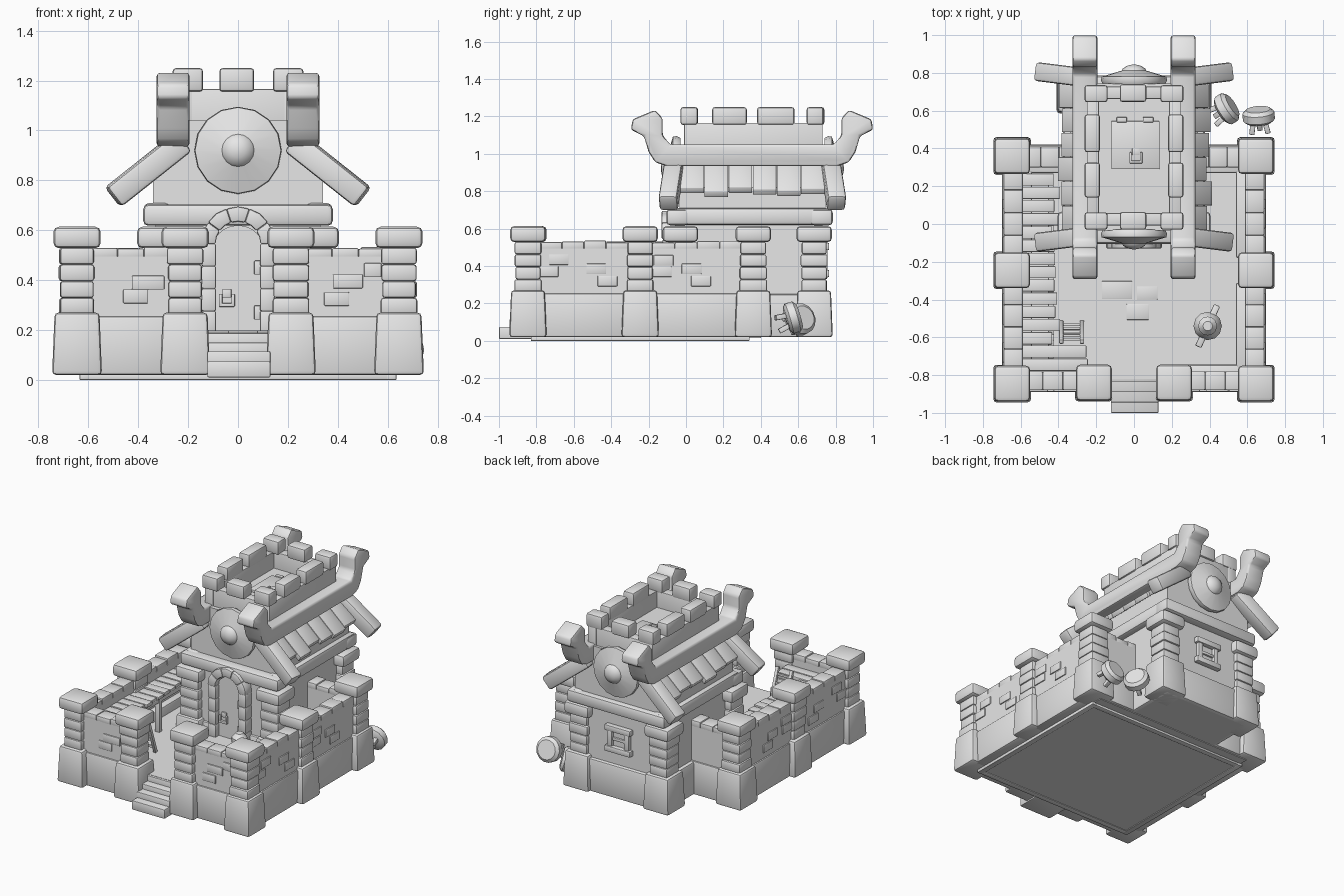
import bpy, bmesh, math, random
from mathutils import Matrix, Vector

random.seed(4)
stone = bpy.data.materials.new("grey_stone")
stone.diffuse_color = (0.8, 0.8, 0.8, 1)


def finish(name, bm, bevel=0.0, segs=2):
    bmesh.ops.recalc_face_normals(bm, faces=bm.faces)
    if bevel:
        edges = [e for e in bm.edges if e.calc_face_angle(0) > 0.5]
        bmesh.ops.bevel(bm, geom=edges, offset=bevel, segments=segs, profile=0.5,
                        affect='EDGES', clamp_overlap=True)
    me = bpy.data.meshes.new(name)
    bm.to_mesh(me)
    bm.free()
    me.materials.append(stone)
    me.shade_smooth()
    me.set_sharp_from_angle(angle=math.radians(38))
    ob = bpy.data.objects.new(name, me)
    bpy.context.collection.objects.link(ob)
    return ob


def box(name, x, y, z, bevel=0.008, taper=1.0, matrix=None):
    """Box from (lo, hi) ranges; taper scales the top face."""
    bm = bmesh.new()
    bmesh.ops.create_cube(bm, size=1)
    for v in bm.verts:
        k = taper if v.co.z > 0 else 1
        v.co = Vector(((x[0] + x[1]) / 2 + v.co.x * (x[1] - x[0]) * k,
                       (y[0] + y[1]) / 2 + v.co.y * (y[1] - y[0]) * k,
                       (z[0] + z[1]) / 2 + v.co.z * (z[1] - z[0])))
    if matrix:
        bm.transform(matrix)
    return finish(name, bm, bevel)


def beam(name, a, b, w, h, bevel=0.012):
    """Square timber between two points."""
    a, b = Vector(a), Vector(b)
    d = (b - a).normalized()
    side = Vector((0, 0, 1)).cross(d)
    side = side.normalized() if side.length > 0.01 else Vector((0, 1, 0))
    rot = Matrix((d, side, d.cross(side))).transposed().to_4x4()
    half = (b - a).length / 2
    return box(name, (-half, half), (-w / 2, w / 2), (-h / 2, h / 2), bevel,
               matrix=Matrix.Translation((a + b) / 2) @ rot)


def prism(name, pts, axis, lo, hi, bevel=0.008):
    """Profile (u, z) extruded along x or y."""
    bm = bmesh.new()
    mk = (lambda p, t: (t, p[0], p[1])) if axis == 'x' else (lambda p, t: (p[0], t, p[1]))
    r0 = [bm.verts.new(mk(p, lo)) for p in pts]
    r1 = [bm.verts.new(mk(p, hi)) for p in pts]
    bm.faces.new(r0)
    bm.faces.new(r1[::-1])
    for i in range(len(pts)):
        j = (i + 1) % len(pts)
        bm.faces.new((r0[i], r0[j], r1[j], r1[i]))
    return finish(name, bm, bevel)


def lathe(name, profile, n, matrix):
    """Profile of (radius, height) turned around the local z axis."""
    bm = bmesh.new()
    rings = [[bm.verts.new((r * math.cos(2 * math.pi * i / n), r * math.sin(2 * math.pi * i / n), h))
              for i in range(n)] for r, h in profile]
    for a, b in zip(rings, rings[1:]):
        for i in range(n):
            bm.faces.new((a[i], a[(i + 1) % n], b[(i + 1) % n], b[i]))
    bm.faces.new(rings[0])
    bm.faces.new(rings[-1])
    bm.transform(matrix)
    return finish(name, bm)


def facing(loc, direction):
    return Matrix.Translation(loc) @ Vector(direction).to_track_quat('Z', 'Y').to_matrix().to_4x4()


def around(c, h):
    return (c - h, c + h)


# Stone posts: tapered base, four courses, cap
def post(name, x, y):
    box(name + "_base", around(x, 0.1), around(y, 0.1), (0.02, 0.27), 0.016, 0.9)
    for i in range(4):
        h = 0.07 + random.uniform(-0.004, 0.004)
        box(name + "_course", around(x, h), around(y, h), (0.262 + i * 0.067, 0.329 + i * 0.067), 0.011)
    box(name + "_cap", around(x, 0.095), around(y, 0.095), (0.528, 0.614), 0.022)


for s in (-1, 1):
    for y in (-0.845, -0.245, 0.36):
        post("yard_post", s * 0.645, y)
    post("gate_post", s * 0.212, -0.84)
    for y in (-0.03, 0.685):
        post("house_post", s * 0.31, y)


# Yard walls: thick foot, thin upper wall, coping stones
def wall(name, x, y, foot_x, foot_y):
    box(name + "_foot", foot_x, foot_y, (0.02, 0.255), 0.012)
    box(name, x, y, (0.24, 0.495), 0)
    along_y = (y[1] - y[0]) > (x[1] - x[0])
    lo, hi = y if along_y else x
    n = max(2, round((hi - lo) / 0.11))
    for i in range(n):
        r = (lo + (hi - lo) * i / n, lo + (hi - lo) * (i + 1) / n)
        top = 0.53 + random.uniform(-0.006, 0.008)
        box(name + "_coping", x if along_y else r, r if along_y else y, (0.485, top), 0.007)


for s in (-1, 1):
    mx = lambda a, b: tuple(sorted((s * a, s * b)))
    for y in ((-0.78, -0.31), (-0.18, 0.3)):
        wall("side_wall", mx(0.587, 0.69), y, mx(0.54, 0.7), y)
    wall("front_wall", mx(0.27, 0.59), (-0.88, -0.78), mx(0.27, 0.59), (-0.89, -0.745))
    wall("back_wall", mx(0.3, 0.59), (0.3, 0.41), mx(0.3, 0.59), (0.27, 0.42))
    # Raised bricks
    for y, z in ((-0.68, 0.435), (-0.735, 0.37), (-0.48, 0.385), (-0.42, 0.32),
                 (-0.12, 0.43), (-0.13, 0.37), (0.03, 0.385), (0.08, 0.32)):
        box("side_brick", mx(0.68, 0.697), around(y, 0.053), around(z, 0.028), 0.004)
for x, z, w in ((-0.36, 0.39, 0.065), (-0.41, 0.335, 0.05), (0.44, 0.395, 0.06),
                (0.395, 0.325, 0.05), (0.54, 0.44, 0.035)):
    box("front_brick", around(x, w), (-0.888, -0.87), around(z, 0.028), 0.004)

# Yard floor, underside plate with rim, paving
box("yard_floor", (-0.62, 0.62), (-0.82, 0.4), (0.015, 0.19), 0)
box("under_plate", (-0.6, 0.6), (-0.8, 0.31), (0.005, 0.02), 0)
for s in (-1, 1):
    box("under_rim", around(s * 0.615, 0.02), (-0.83, 0.34), (0, 0.025), 0.004)
    box("under_rim", (-0.6, 0.6), around(-0.245 + s * 0.565, 0.02), (0, 0.025), 0.004)
for x, y, w, d in ((-0.09, -0.35, 0.08, 0.048), (0.07, -0.365, 0.055, 0.035), (0.02, -0.465, 0.06, 0.042)):
    box("paving_stone", around(x, w), around(y, d), (0.18, 0.198), 0.004)

# Entrance steps
for i, z in enumerate((0.075, 0.115, 0.15, 0.188)):
    box("entrance_step", (-0.123, 0.13), (-1.0 + i * 0.055, -0.74), (0.01 + 0.035 * i, z), 0.006)

# Wooden wall walk with ladder
for i in range(15):
    y = -0.745 + i * 0.07
    box("walk_plank", (-0.6, -0.41 + random.uniform(-0.025, 0.02) + (0.15 if i < 2 else 0)),
        around(y, 0.032), (0.425, 0.445 + random.uniform(0, 0.006)), 0.004)
for y in (-0.6, -0.25, 0.1):
    beam("walk_support", (-0.44, y, 0.18), (-0.44, y, 0.43), 0.035, 0.035, 0.005)
beam("walk_joist", (-0.44, -0.77, 0.41), (-0.44, 0.26, 0.41), 0.03, 0.03, 0.005)
for x in (-0.385, -0.275):
    beam("ladder_rail", (x, -0.52, 0.19), (x, -0.625, 0.5), 0.022, 0.022, 0.004)
for i in range(5):
    t = (i + 0.7) / 5.5
    beam("ladder_rung", (-0.39, -0.52 - 0.105 * t, 0.19 + 0.31 * t),
         (-0.27, -0.52 - 0.105 * t, 0.19 + 0.31 * t), 0.015, 0.015, 0.003)

# Practice dummy in the yard
at = Matrix.Translation((0.39, -0.54, 0.19))
lathe("dummy_post", ((0.02, 0), (0.02, 0.12)), 8, at)
lathe("dummy_body", ((0.05, 0.08), (0.072, 0.12), (0.075, 0.19), (0.05, 0.23)), 12, at)
lathe("dummy_head", ((0.025, 0.22), (0.05, 0.25), (0.05, 0.29), (0.025, 0.32)), 12, at)
beam("dummy_arms", (0.34, -0.65, 0.37), (0.44, -0.43, 0.37), 0.035, 0.035, 0.006)

# Tipped stools outside
for loc, d in (((0.49, 0.61, 0.115), (0.8, 0.5, 0.25)), ((0.66, 0.57, 0.125), (-0.08, 1, 0.3))):
    m = facing(loc, d)
    lathe("stool_seat", ((0.065, -0.035), (0.085, -0.02), (0.085, 0.02), (0.065, 0.038)), 14, m)
    for k in range(3):
        a = 2 * math.pi * k / 3 + 0.5
        p, q = Vector((0.035 * math.cos(a), 0.035 * math.sin(a), -0.02)), \
            Vector((0.05 * math.cos(a), 0.05 * math.sin(a), -0.09))
        beam("stool_leg", m @ p, m @ q, 0.028, 0.028, 0.004)

# House body
box("house_wall", (-0.33, 0.33), (-0.06, 0.73), (0.02, 0.65), 0)
box("house_foot", (-0.355, 0.355), (-0.075, 0.755), (0.02, 0.25), 0.012)
for y in (-0.045, 0.725):
    box("end_beam", (-0.38, 0.38), around(y, 0.06), (0.618, 0.704), 0.02)
for s in (-1, 1):
    box("eave_beam", around(s * 0.325, 0.05), (-0.06, 0.77), (0.62, 0.71), 0.02)
half = ((0.34, 0.69), (0.34, 0.82), (0.21, 0.95), (0.21, 1.04))
prism("gable_body", half + tuple((-x, z) for x, z in half[::-1]), 'y', -0.035, 0.745, 0)

# Arched door with stone surround and ring handle
arc = [math.pi * i / 10 for i in range(11)]
prism("door", [(0.095, 0.19)] + [(0.095 * math.cos(a), 0.54 + 0.08 * math.sin(a)) for a in arc]
      + [(-0.095, 0.19)], 'y', -0.085, -0.04, 0)
for s in (-1, 1):
    for i in range(4):
        box("door_jamb", around(s * 0.117, 0.029), (-0.125, -0.04), (0.185 + 0.09 * i, 0.277 + 0.09 * i), 0.008)
for i in range(5):
    a, b = math.pi * i / 5, math.pi * (i + 1) / 5
    ring = [(r * math.cos(t), 0.545 + r * math.sin(t)) for r, t in
            ((0.09, a), (0.148, a), (0.15, (a + b) / 2), (0.148, b), (0.09, b), (0.09, (a + b) / 2))]
    prism("door_arch", ring, 'y', -0.13, -0.04, 0.007)
box("handle_plate", around(-0.045, 0.018), (-0.095, -0.08), (0.33, 0.365), 0.003)
for x in (-0.07, -0.02):
    box("handle_side", around(x, 0.007), (-0.108, -0.09), (0.295, 0.345), 0.003)
box("handle_bar", (-0.077, -0.013), (-0.108, -0.09), (0.293, 0.308), 0.003)
for z in (0.27, 0.45):
    box("door_hinge", (0.065, 0.095), (-0.1, -0.08), around(z, 0.028), 0.003)

# Back window
box("window_pane", around(0, 0.06), (0.725, 0.735), (0.36, 0.5), 0)
for z in (0.36, 0.505):
    box("window_rail", around(0, 0.1), (0.725, 0.765), around(z, 0.02), 0.006)
for x in (-0.065, 0.065):
    box("window_side", around(x, 0.018), (0.725, 0.757), (0.36, 0.5), 0.005)
box("window_bar", around(0, 0.06), (0.725, 0.748), around(0.43, 0.01), 0.003)

# Roof boards, rafters and horned ridge beams
horn = [(-0.105, 0.935), (-0.165, 0.955), (-0.2, 1.01), (-0.225, 1.095), (-0.295, 1.13),
        (-0.285, 1.185), (-0.165, 1.235), (-0.125, 1.19), (-0.125, 1.1), (-0.085, 1.05)]
for s in (-1, 1):
    for i in range(6):
        k = random.uniform(-0.02, 0.015)
        prism("roof_board", [(s * x, z) for x, z in ((0.2, 0.99), (0.4 + k, 0.81 - k * 0.8),
              (0.385 + k, 0.78 - k * 0.8), (0.2, 0.94))], 'y', -0.03 + i * 0.129, 0.096 + i * 0.129, 0.003)
    for y0, y1 in ((-0.06, -0.095), (0.77, 0.805)):
        beam("end_rafter", (s * 0.22, y0, 0.955), (s * 0.5, y1, 0.733), 0.1, 0.098, 0.016)
    profile = horn + [(0.706 - y, z) for y, z in horn[::-1]]
    prism("ridge_beam", profile, 'x', s * 0.26 - 0.066, s * 0.26 + 0.066, 0.014)

# Round shields on both gables
for y, d in ((-0.03, -1), (0.74, 1)):
    m = facing((0, y, 0.92), (0, d, 0))
    lathe("gable_shield", ((0.165, 0), (0.175, 0.02), (0.172, 0.04), (0.065, 0.072),
                           (0.058, 0.085), (0.03, 0.1), (0.008, 0.104)), 16, m)

# Roof terrace: floor, parapet, battlements, hatch
box("terrace_floor", (-0.24, 0.24), (0.0, 0.72), (0.95, 1.05), 0)
for s in (-1, 1):
    box("parapet_side", around(s * 0.218, 0.032), (-0.01, 0.73), (0.95, 1.165), 0.004)
    box("parapet_end", (-0.22, 0.22), around(0.36 + s * 0.335, 0.032), (0.95, 1.165), 0.004)
    for y in ((-0.03, 0.062), (0.14, 0.325), (0.38, 0.58), (0.645, 0.735)):
        corner = y[0] < 0 or y[0] > 0.6
        x = sorted((s * (0.14 if corner else 0.18), s * 0.262))
        box("merlon", x, y, (1.155, 1.25), 0.014)
    box("merlon_middle", (-0.075, 0.065), around(0.355 + s * 0.338, 0.047), (1.155, 1.25), 0.014)
box("hatch", (-0.12, 0.135), (0.29, 0.545), (1.04, 1.065), 0.004)
for x in (-0.065, 0.075):
    box("hatch_hinge", around(x, 0.027), around(0.552, 0.014), (1.045, 1.072), 0.003)
box("hatch_plate", around(0.01, 0.02), (0.365, 0.4), (1.06, 1.073), 0.003)
for x in (-0.018, 0.038):
    box("hatch_handle", around(x, 0.006), (0.325, 0.38), (1.06, 1.08), 0.003)
box("hatch_handle_bar", (-0.024, 0.044), around(0.328, 0.007), (1.06, 1.08), 0.003)
